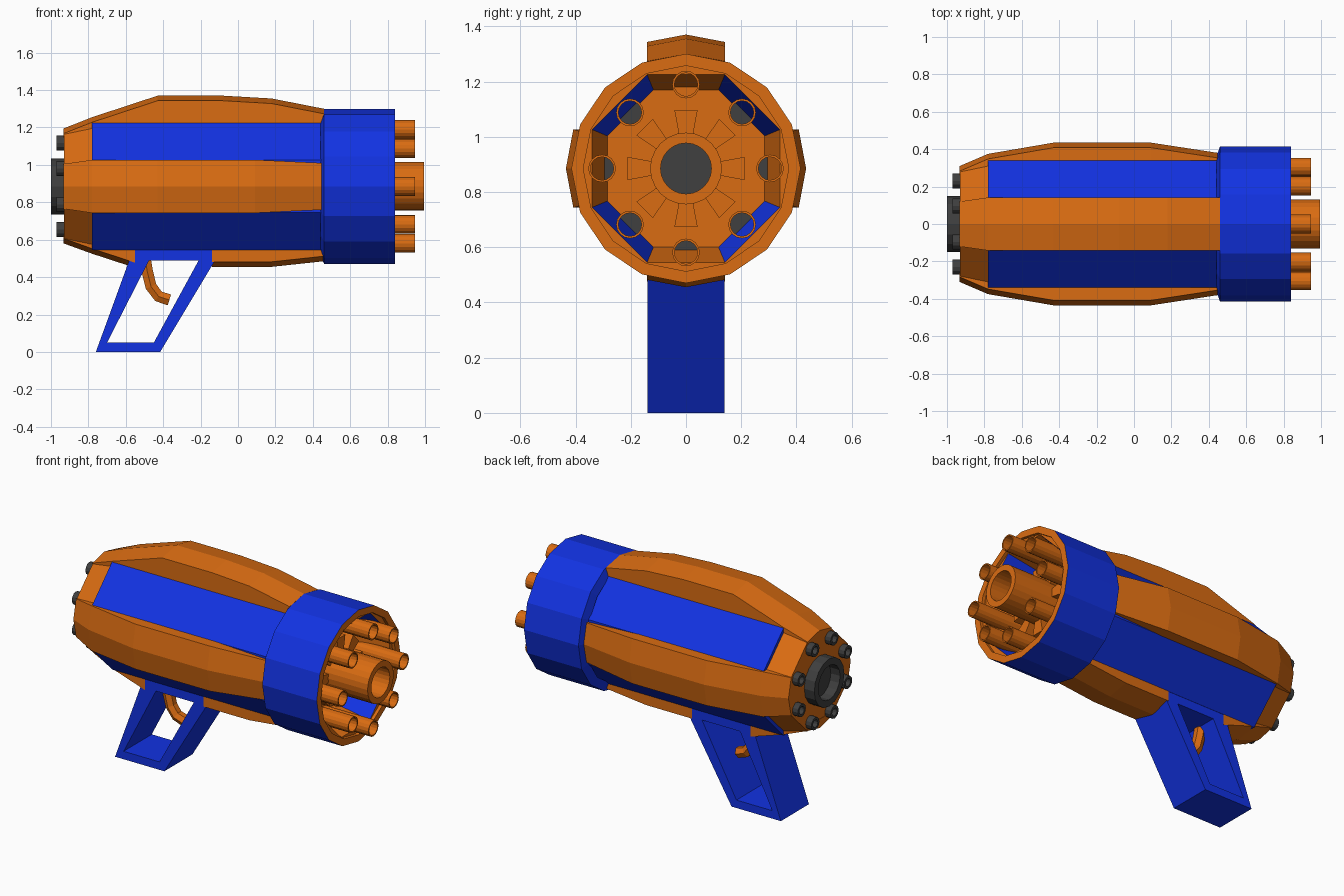
import bpy, bmesh
from math import sin, cos, pi

if "Cube" in bpy.data.objects:
    bpy.data.objects.remove(bpy.data.objects["Cube"], do_unlink=True)

AXIS = 0.885  # height of the barrel axis


def material(name, rgb):
    m = bpy.data.materials.new(name)
    m.use_nodes = True
    m.diffuse_color = (*rgb, 1)
    m.node_tree.nodes["Principled BSDF"].inputs["Base Color"].default_value = (*rgb, 1)
    return m


MATS = [material("orange", (0.70, 0.15, 0.006)),
        material("blue", (0.006, 0.032, 0.76)),
        material("dark grey", (0.05, 0.05, 0.05))]
ORANGE, BLUE, DARK = range(3)


def finish(name, bm):
    bmesh.ops.recalc_face_normals(bm, faces=bm.faces)
    me = bpy.data.meshes.new(name)
    bm.to_mesh(me)
    bm.free()
    for m in MATS:
        me.materials.append(m)
    ob = bpy.data.objects.new(name, me)
    bpy.context.collection.objects.link(ob)
    return ob


def skin(bm, rings, color, cap_a=None, cap_b=None):
    """Bridge rings of points; color(segment, side) picks the material."""
    loops = [[bm.verts.new(p) for p in ring] for ring in rings]
    n = len(loops[0])
    for s, (a, b) in enumerate(zip(loops, loops[1:])):
        for k in range(n):
            f = bm.faces.new((a[k], a[(k + 1) % n], b[(k + 1) % n], b[k]))
            f.material_index = color(s, k)
    for loop, cap in ((loops[0], cap_a), (loops[-1], cap_b)):
        if cap is not None:
            bm.faces.new(loop).material_index = cap


def lathe(name, profile, color, n=16, y=0, z=AXIS, cap_a=None, cap_b=None):
    """Profile of (x, radius) or (x, radius at even, radius at odd corners)."""
    bm = bmesh.new()
    rings = []
    for p in profile:
        rings.append([(p[0], y + p[1 + k % 2 * (len(p) - 2)] * sin(2 * pi * k / n),
                       z + p[1 + k % 2 * (len(p) - 2)] * cos(2 * pi * k / n))
                      for k in range(n)])
    skin(bm, rings, color, cap_a, cap_b)
    return finish(name, bm)


def octagon(x, apothem):
    return (x, apothem, apothem / cos(pi / 8))


def flat(c):
    return lambda s, k: c


# Orange core with tapered tail, and the blue octagonal shell around it
lathe("tail_core", [octagon(-0.93, 0.282), octagon(-0.77, 0.322)], flat(ORANGE),
      cap_a=ORANGE, cap_b=ORANGE)
lathe("body_shell", [octagon(-0.78, 0.34), octagon(0.5, 0.34)], flat(BLUE),
      cap_a=BLUE, cap_b=BLUE)

# Front collar with an orange rim and a recessed octagonal funnel
def collar_color(s, k):
    if s < 2:
        return BLUE
    return BLUE if s == 5 and k % 4 in (1, 2) else ORANGE

lathe("front_collar",
      [(0.44, 0.36), (0.46, 0.415), (0.84, 0.415), (0.84, 0.372), (0.82, 0.372),
       octagon(0.82, 0.34), octagon(0.6, 0.285)],
      collar_color, cap_b=ORANGE)


# Raised ridged strips along the four main sides
def strip(name, angle, stations):
    bm = bmesh.new()
    rings = []
    for x, w, r in stations:
        section = [(-w, 0.25), (-w, r - 0.027), (0, r), (w, r - 0.027), (w, 0.25)]
        rings.append([(x, h * sin(angle) + t * cos(angle),
                       AXIS + h * cos(angle) - t * sin(angle)) for t, h in section])
    skin(bm, rings, flat(ORANGE), ORANGE, ORANGE)
    finish(name, bm)


W = 0.142
strip("top_strip", 0, [(-0.932, 0.12, 0.31), (-0.78, W, 0.37), (-0.43, W, 0.485),
                       (-0.08, W, 0.485), (0.18, W, 0.47), (0.46, W, 0.415)])
for side, a in (("left", pi / 2), ("right", -pi / 2)):
    strip("strip_" + side, a, [(-0.932, 0.12, 0.31), (-0.78, W, 0.375), (-0.43, W, 0.435),
                               (0.09, W, 0.435), (0.45, 0.125, 0.38)])
strip("bottom_strip_rear", pi, [(-0.932, 0.12, 0.305), (-0.78, W, 0.36), (-0.55, W, 0.435)])
strip("bottom_strip_front", pi, [(-0.14, W, 0.43), (0.18, W, 0.43), (0.46, W, 0.4)])

# Central barrel and its surrounding fins
lathe("main_barrel", [(0.58, 0.13), (0.995, 0.13), (0.995, 0.092), (0.62, 0.092)],
      flat(ORANGE), n=24, cap_b=DARK)
bm = bmesh.new()
for i in range(8):
    a = i * pi / 4
    ring = [(-0.025, 0.12), (-0.042, 0.212), (0.042, 0.212), (0.025, 0.12)]
    skin(bm, [[(x, r * sin(a) + t * cos(a), AXIS + r * cos(a) - t * sin(a))
               for t, r in ring] for x in (0.58, 0.72)], flat(ORANGE), ORANGE, ORANGE)
finish("barrel_fins", bm)

# Eight small barrels in front, eight small studs behind
for i in range(8):
    a = i * pi / 4
    r = 0.287 if i % 2 else 0.304
    lathe(f"small_barrel_{i + 1}",
          [(0.58, 0.05), (0.945, 0.05), (0.945, 0.042), (0.64, 0.042)], flat(ORANGE),
          y=r * sin(a), z=AXIS + r * cos(a), cap_b=DARK if i else ORANGE)
    b = a + pi / 8
    lathe(f"rear_stud_{i + 1}",
          [(-0.92, 0.04), (-0.97, 0.04), (-0.97, 0.024), (-0.94, 0.024)], flat(DARK),
          n=12, y=0.25 * sin(b), z=AXIS + 0.25 * cos(b), cap_b=DARK)
lathe("rear_ring", [(-0.92, 0.15), (-1, 0.15), (-1, 0.108), (-0.935, 0.108)],
      flat(DARK), cap_b=DARK)

# Slanted open-frame grip
outer = [(-0.76, 0), (-0.416, 0), (-0.08, 0.56), (-0.556, 0.56)]
inner = [(-0.70, 0.05), (-0.45, 0.05), (-0.21, 0.49), (-0.475, 0.49)]
bm = bmesh.new()
path = [(outer, -0.14), (outer, 0.14), (inner, 0.14), (inner, -0.14), (outer, -0.14)]
skin(bm, [[(x, y, z) for x, z in quad] for quad, y in path], flat(BLUE))
bmesh.ops.remove_doubles(bm, verts=bm.verts, dist=0.0001)
finish("grip_frame", bm)

# Curved trigger
curve = bpy.data.curves.new("trigger", "CURVE")
curve.dimensions = "3D"
curve.bevel_depth = 0.035
curve.bevel_resolution = 1
curve.use_fill_caps = True
points = [(-0.50, 0.52), (-0.485, 0.43), (-0.465, 0.35), (-0.425, 0.297), (-0.367, 0.278)]
spline = curve.splines.new("POLY")
spline.points.add(len(points) - 1)
for p, (x, z) in zip(spline.points, points):
    p.co = (x, 0, z, 1)
curve.materials.append(MATS[ORANGE])
spline.use_smooth = False
bpy.context.collection.objects.link(bpy.data.objects.new("trigger", curve))
